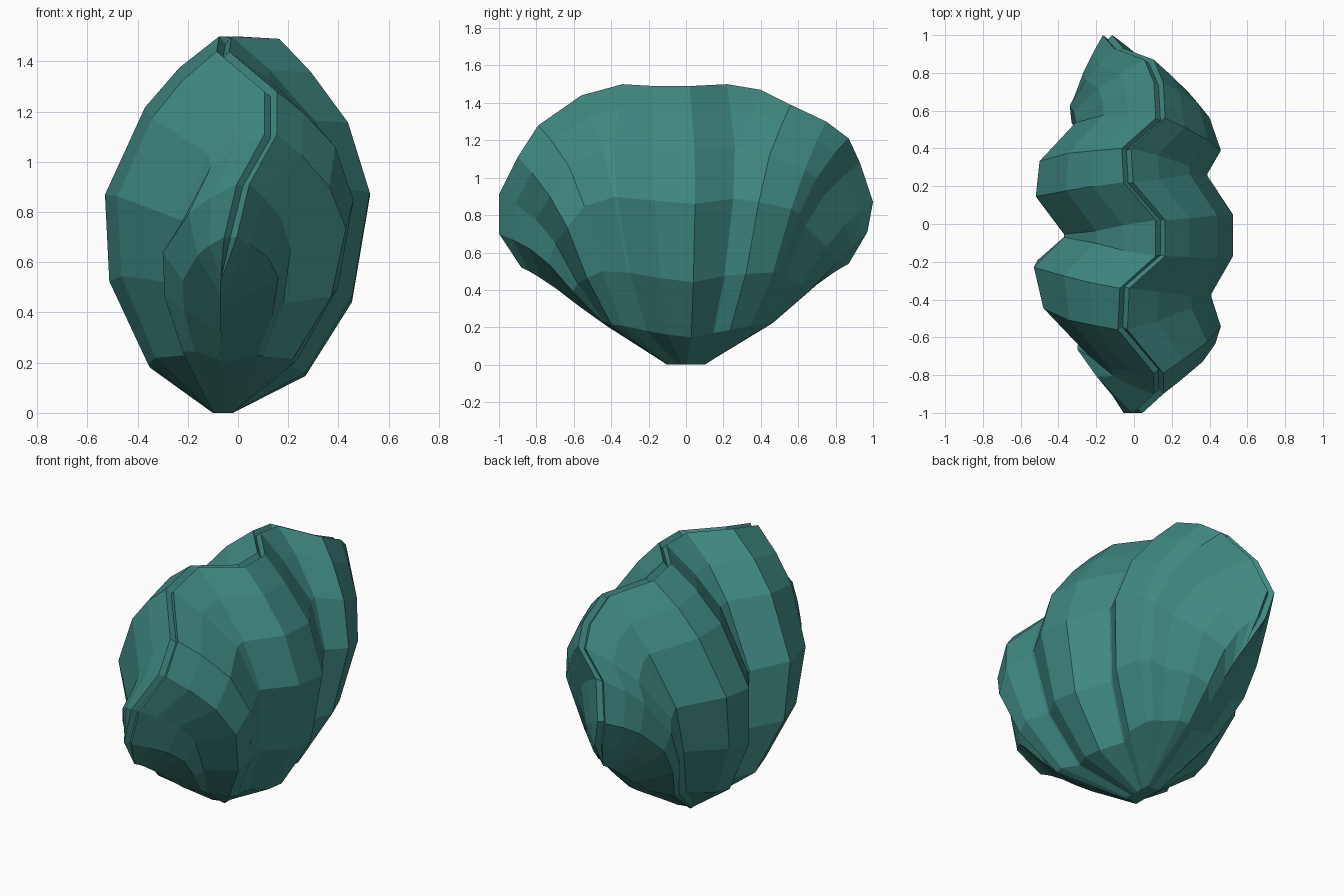
import bpy
import bmesh
from mathutils import Vector

cube = bpy.data.objects.get("Cube")
if cube:
    bpy.data.objects.remove(cube, do_unlink=True)

teal = bpy.data.materials.new("teal_shell")
teal.use_nodes = True
teal.diffuse_color = (0.05, 0.25, 0.22, 1)
teal.node_tree.nodes["Principled BSDF"].inputs["Base Color"].default_value = teal.diffuse_color
teal.node_tree.nodes["Principled BSDF"].inputs["Roughness"].default_value = 0.8

# Zigzag seam where the two valves meet, front to back
SEAM = [Vector(p) for p in (
    (-.07, -.88, .52), (-.03, -1, .7), (.02, -1, .91), (.13, -.9, 1.11),
    (.13, -.79, 1.28), (-.06, -.56, 1.44), (-.05, -.34, 1.5), (.14, -.17, 1.49),
    (.14, .02, 1.49), (-.03, .22, 1.5), (-.04, .4, 1.47), (.14, .56, 1.39),
    (.13, .75, 1.3), (.08, .87, 1.21), (-.08, .93, 1.08), (-.14, 1, .87),
    (-.1, .97, .71), (-.06, .87, .54))]
LAST = len(SEAM) - 1

# Widest x of each rib, per valve
LEFT = (-.07, .16, .21, .43, .46, .41, .41, .525, .525, .39,
        .39, .46, .4, .35, .26, .13, .02, -.06)
RIGHT = (-.07, -.22, -.3, -.22, -.24, -.48, -.53, -.37, -.37, -.52,
         -.5, -.31, -.31, -.32, -.34, -.32, -.22, -.06)

# Growth rows per valve: distance from hinge, share of the bulge
LEFT_ROWS = ((.1, 0), (.48, .53), (.68, .87), (.84, 1), (.92, .76), (.97, .35), (1, 0))
RIGHT_ROWS = ((.1, 0), (.5, .6), (.7, .96), (.83, 1), (.93, .65), (.97, .35), (1, 0))
HINGE_X = -.06
PAIRS = {a: b for i in range(3, 12, 2) for a, b in ((i, i + 1), (i + 1, i))}


def rib_point(i, side, widest, f, k):
    """Point on one rib; pairs of ribs narrow in valleys and widen on crests."""
    own = SEAM[i]
    end = i in (0, LAST)
    root = own.copy()
    pull = .2 * abs(own.y) * min(1, abs(widest[i]) / .25)
    if i in PAIRS:
        middle = (own + SEAM[PAIRS[i]]) / 2
        crest = side * (own.x - .04) > 0
        blend = min(1, (1 - f) / .1)
        root = middle + (own - middle) * (1 + (.4 if crest else -.9) * blend)
        if not crest:
            pull = 0
    # Steep central ribs curve upward, low end ribs run nearly straight
    power = 3.2 - 1.18 * min(1.6, abs(root.y) / root.z)
    if f <= .84:
        tip = 0 if end else side * .04
        x = HINGE_X + tip * (1 - k) + (widest[i] - HINGE_X) * k
    else:
        lip_x = own.x + (0 if end else side * .025)
        x = lip_x + (widest[i] - lip_x) * k
    return Vector((x, root.y * f * (1 - pull * k), root.z * f ** power if f > .1 else 0))


def build_valve(name, side, widest, rows):
    bm = bmesh.new()
    grid = []
    for i, seam in enumerate(SEAM):
        column = [bm.verts.new(rib_point(i, side, widest, f, k)) for f, k in rows]
        # Recessed rim that meets the other valve
        column.append(bm.verts.new((seam.x, seam.y * .975, .75 + (seam.z - .75) * .96)))
        grid.append(column)
    for a, b in zip(grid, grid[1:]):
        for j in range(len(a) - 1):
            quad = (a[j], b[j], b[j + 1], a[j + 1])
            bm.faces.new(quad if side > 0 else quad[::-1])
    # Flat beak under the hinge
    beak = [column[0] for column in grid]
    bm.faces.new(beak[::-1] if side > 0 else beak)
    mesh = bpy.data.meshes.new(name)
    bm.to_mesh(mesh)
    bm.free()
    mesh.materials.append(teal)
    obj = bpy.data.objects.new(name, mesh)
    bpy.context.collection.objects.link(obj)


build_valve("left_valve", 1, LEFT, LEFT_ROWS)
build_valve("right_valve", -1, RIGHT, RIGHT_ROWS)
